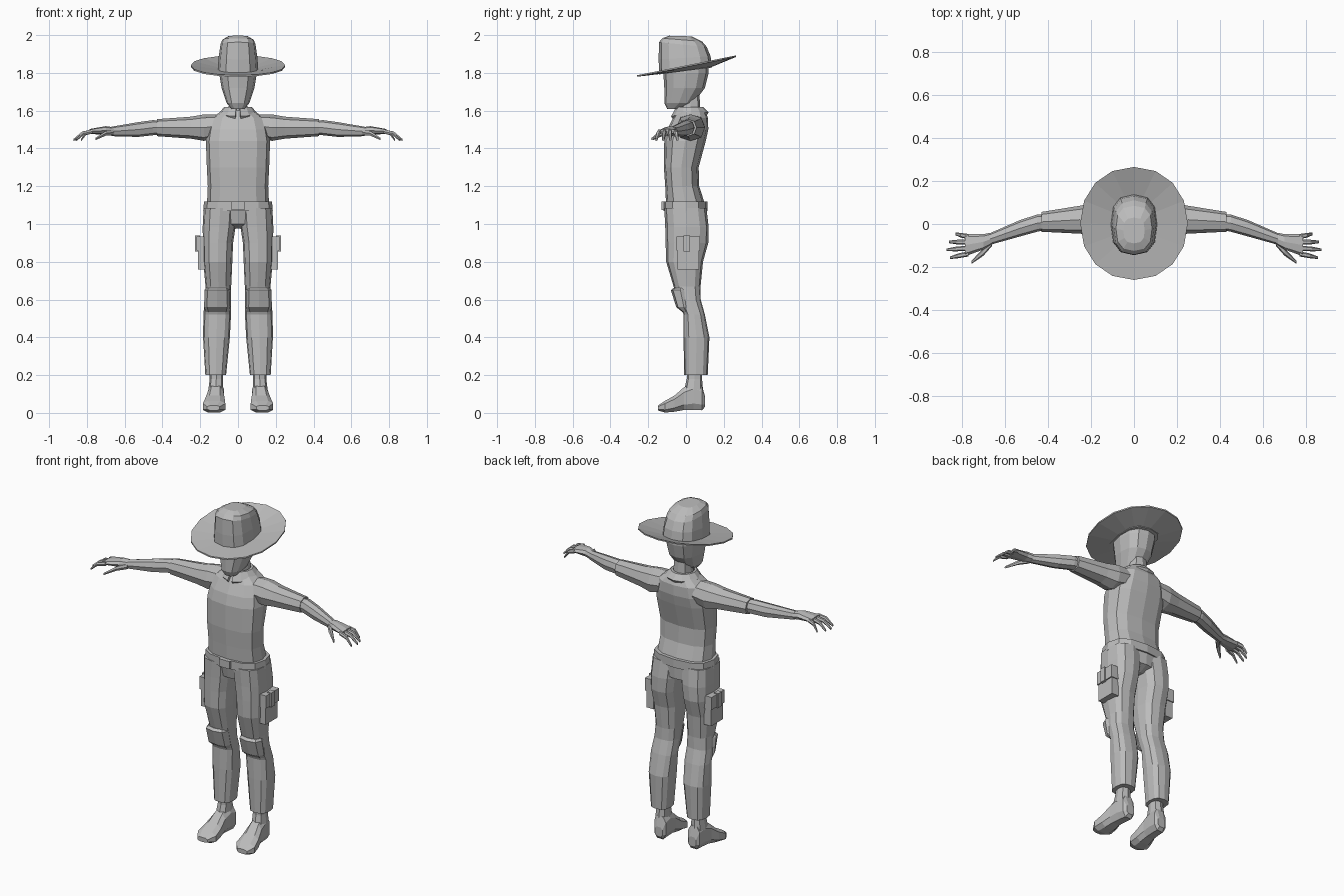
import bpy, bmesh, math

if "Cube" in bpy.data.objects:
    bpy.data.objects.remove(bpy.data.objects["Cube"])

shade = (0.5, 0.5, 0.5, 1)
grey = bpy.data.materials.new("plain_grey")
grey.use_nodes = True
grey.diffuse_color = shade
grey.node_tree.nodes["Principled BSDF"].inputs["Base Color"].default_value = shade


def loft(name, rings, mirror=False, caps=True):
    """Skin a list of point rings; optionally mirror it to the other side."""
    bm = bmesh.new()
    rows = [[bm.verts.new(point) for point in ring] for ring in rings]
    count = len(rows[0])
    for low, high in zip(rows, rows[1:]):
        for i in range(count):
            j = (i + 1) % count
            bm.faces.new((low[i], low[j], high[j], high[i]))
    if caps:
        bm.faces.new(rows[0])
        bm.faces.new(rows[-1])
    bmesh.ops.remove_doubles(bm, verts=bm.verts, dist=1e-5)
    bmesh.ops.recalc_face_normals(bm, faces=bm.faces)
    mesh = bpy.data.meshes.new(name)
    bm.to_mesh(mesh)
    bm.free()
    mesh.materials.append(grey)
    obj = bpy.data.objects.new(name, mesh)
    bpy.context.collection.objects.link(obj)
    if mirror:
        obj.modifiers.new("mirror", 'MIRROR')


def oval(sides, power, turn=0):
    """Unit rounded polygon; a low power makes it squarer."""
    points = []
    for i in range(sides):
        angle = math.tau * (i + turn) / sides
        c, s = math.cos(angle), math.sin(angle)
        points.append((math.copysign(abs(c) ** power, c), math.copysign(abs(s) ** power, s)))
    return points


def level(z, half, front, back, middle=0, tilt=0, sides=12, power=0.75):
    """Horizontal ring around the body, sloped along y by tilt."""
    centre, depth = (front + back) / 2, (back - front) / 2
    return [(middle + half * c, centre + depth * s, z + tilt * depth * s)
            for c, s in oval(sides, power)]


def section(x, y, z, depth, height, sides=8):
    """Upright ring across an arm or finger."""
    return [(x, y + depth * c, z + height * s) for c, s in oval(sides, power=0.85)]


def slab(x, z, depth, half, front, back):
    """Upright four-cornered ring, used as one end of a box."""
    return [(x + half * a, front if b < 0 else back, z + depth * b)
            for a, b in ((-1, -1), (1, -1), (1, 1), (-1, 1))]


def box(name, left, right, front, back, bottom, top, mirror=False):
    corners = [(left, front), (right, front), (right, back), (left, back)]
    loft(name, [[(x, y, z) for x, y in corners] for z in (bottom, top)], mirror)


# Head, neck and hat crown
loft("head", [
    level(z=1.61, half=.035, front=-.1, back=-.03, power=.85),
    level(z=1.64, half=.06, front=-.115, back=.04, power=.85),
    level(z=1.72, half=.087, front=-.115, back=.1, power=.85),
    level(z=1.8, half=.1, front=-.12, back=.12, power=.85),
    level(z=1.85, half=.1, front=-.12, back=.12, power=.85)])
loft("neck", [level(z=1.55, half=.055, front=-.03, back=.08, sides=8),
              level(z=1.7, half=.043, front=-.02, back=.07, sides=8)])
loft("hat_crown", [
    level(z=1.81, half=.108, front=-.142, back=.138, tilt=.13),
    level(z=1.88, half=.103, front=-.145, back=.13, tilt=.06),
    level(z=1.95, half=.093, front=-.143, back=.11, tilt=-.1),
    level(z=1.975, half=.084, front=-.125, back=.085, tilt=-.08),
    level(z=1.995, half=.05, front=-.09, back=.03, tilt=-.03)])

# Hat brim: shallow cup rising to the back, with a thin edge
thickness = .008
inner = level(z=1.82, half=.1, front=-.13, back=.13, tilt=.13, sides=16, power=.95)
outer = level(z=1.84, half=.25, front=-.26, back=.265, tilt=.2, sides=16, power=.95)
lowered = [[(x, y, z - thickness) for x, y, z in ring] for ring in (outer, inner)]
loft("hat_brim", [inner, outer, *lowered, inner], caps=False)

# Shirt body
loft("shirt", [
    level(z=1.09, half=.165, front=-.105, back=.105),
    level(z=1.2, half=.16, front=-.11, back=.07),
    level(z=1.3, half=.165, front=-.117, back=.067),
    level(z=1.44, half=.17, front=-.115, back=.105),
    level(z=1.5, half=.16, front=-.1, back=.118),
    level(z=1.56, half=.14, front=-.07, back=.117),
    level(z=1.6, half=.085, front=-.045, back=.1)])

# Folded collar, open at the front, its points hanging lower
collar = []
steps = 12
for i in range(steps + 1):
    angle = math.radians(-82 + 344 * i / steps)
    c, s = math.cos(angle), math.sin(angle)
    droop = .02 * max(0, -s)
    profile = [(.058, 1.62), (.072, 1.62), (.1, 1.59 - droop), (.09, 1.575 - droop)]
    collar.append([(r * c, .02 + r * s, z) for r, z in profile])
loft("collar", collar)

# Sleeves, bare forearms and palms
loft("sleeve", [
    section(x=.11, y=.025, z=1.52, depth=.075, height=.06),
    section(x=.18, y=.025, z=1.51, depth=.075, height=.07),
    section(x=.25, y=.02, z=1.51, depth=.065, height=.058),
    section(x=.43, y=.01, z=1.51, depth=.046, height=.045)], mirror=True)
loft("forearm", [
    section(x=.4, y=.01, z=1.51, depth=.036, height=.036),
    section(x=.45, y=.004, z=1.51, depth=.04, height=.04),
    section(x=.53, y=-.02, z=1.5, depth=.038, height=.039),
    section(x=.67, y=-.07, z=1.49, depth=.027, height=.025)], mirror=True)
loft("palm", [
    section(x=.655, y=-.066, z=1.49, depth=.027, height=.022),
    section(x=.7, y=-.083, z=1.495, depth=.036, height=.023),
    section(x=.785, y=-.098, z=1.49, depth=.052, height=.013)], mirror=True)

# Fingers fan out from the knuckles and curl down
reaches = {"little": .83, "ring": .86, "middle": .87, "index": .855}
for i, (name, reach) in enumerate(reaches.items()):
    knuckle, tip = -.058 - .027 * i, -.046 - .037 * i
    loft(name + "_finger", [
        section(.77, knuckle, z=1.49, depth=.012, height=.012, sides=6),
        section((.78 + reach) / 2, (knuckle + tip) / 2, z=1.48, depth=.011, height=.011, sides=6),
        section(reach, tip, z=1.445, depth=.006, height=.007, sides=6)], mirror=True)
loft("thumb", [
    section(x=.66, y=-.085, z=1.485, depth=.018, height=.016, sides=6),
    section(x=.7, y=-.13, z=1.48, depth=.018, height=.014, sides=6),
    section(x=.755, y=-.178, z=1.45, depth=.007, height=.007, sides=6)], mirror=True)

# Trousers
loft("hips", [level(z=.975, half=.05, front=-.04, back=.055),
              level(z=1, half=.13, front=-.09, back=.105),
              level(z=1.09, half=.165, front=-.11, back=.108)])
loft("trouser_leg", [
    level(z=.2, middle=.118, half=.055, front=-.01, back=.115),
    level(z=.4, middle=.114, half=.071, front=-.013, back=.124),
    level(z=.52, middle=.11, half=.073, front=-.012, back=.1),
    level(z=.6, middle=.107, half=.07, front=-.045, back=.078),
    level(z=.67, middle=.104, half=.068, front=-.066, back=.077),
    level(z=.8, middle=.107, half=.077, front=-.105, back=.09),
    level(z=.9, middle=.106, half=.08, front=-.108, back=.118),
    level(z=.985, middle=.1, half=.087, front=-.11, back=.12),
    level(z=1.085, middle=.094, half=.088, front=-.115, back=.108)], mirror=True)
loft("knee_pad", [
    level(z=.535, middle=.11, half=.061, front=-.02, back=.02, sides=8),
    level(z=.56, middle=.11, half=.069, front=-.052, back=.03, sides=8),
    level(z=.65, middle=.11, half=.068, front=-.08, back=.02, sides=8),
    level(z=.662, middle=.11, half=.059, front=-.066, back=.01, sides=8)], mirror=True)
loft("belt", [level(z=1.07, half=.184, front=-.12, back=.115),
              level(z=1.12, half=.18, front=-.12, back=.115)])
box("buckle", left=-.035, right=.035, front=-.13, back=-.11, bottom=1.075, top=1.12)

# Thigh pockets with flap and strap
box("pocket", left=.165, right=.212, front=-.045, back=.068, bottom=.76, top=.87, mirror=True)
box("pocket_flap", left=.165, right=.219, front=-.05, back=.073, bottom=.86, top=.935, mirror=True)
box("pocket_strap", left=.2, right=.227, front=-.012, back=.022, bottom=.855, top=.94, mirror=True)

# Ankles and boots, toes turned slightly outward
loft("ankle", [level(z=.12, middle=.118, half=.039, front=-.01, back=.09, sides=8),
               level(z=.18, middle=.115, half=.035, front=.004, back=.085, sides=8),
               level(z=.22, middle=.115, half=.035, front=.004, back=.085, sides=8)], mirror=True)


def boot_ring(y, half, sole, top):
    middle, rise = .118 - .08 * y, (top - sole) / 2
    return [(middle + half * c, y, sole + rise * (1 + s)) for c, s in oval(8, power=.7, turn=.5)]


loft("boot", [
    boot_ring(y=.1, half=.026, sole=.03, top=.09),
    boot_ring(y=.085, half=.04, sole=.01, top=.15),
    boot_ring(y=.04, half=.043, sole=.012, top=.165),
    boot_ring(y=-.01, half=.045, sole=.012, top=.14),
    boot_ring(y=-.06, half=.056, sole=.004, top=.095),
    boot_ring(y=-.11, half=.063, sole=0, top=.066),
    boot_ring(y=-.148, half=.035, sole=.012, top=.04)], mirror=True)
